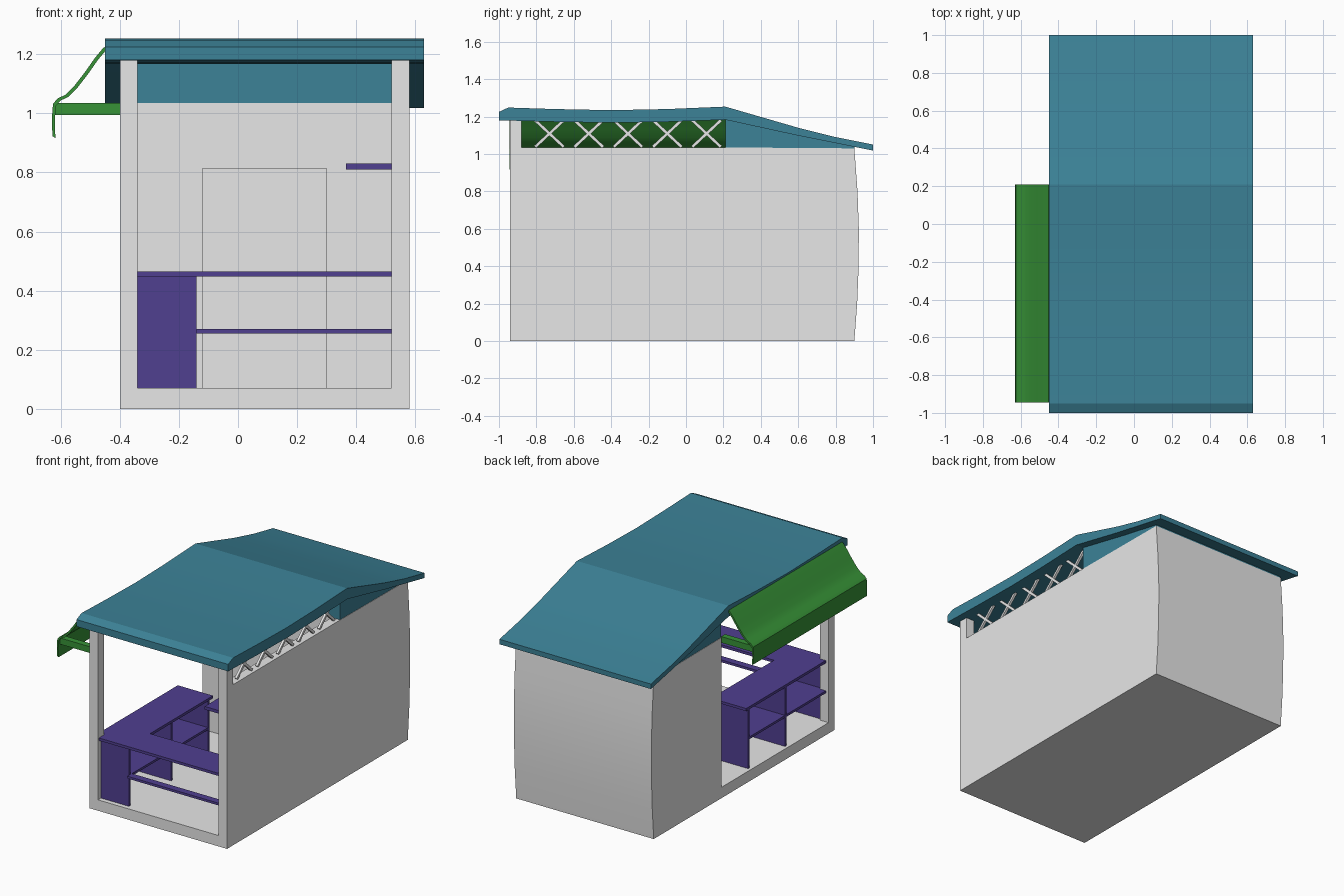
import bpy, bmesh, math
from mathutils import Matrix, Vector

cube = bpy.data.objects.get("Cube")
if cube:
    bpy.data.objects.remove(cube, do_unlink=True)


def material(name, rgb):
    m = bpy.data.materials.new(name)
    m.use_nodes = True
    m.diffuse_color = (*rgb, 1)
    m.node_tree.nodes["Principled BSDF"].inputs["Base Color"].default_value = (*rgb, 1)
    return m


GREY = material("pale_grey", (0.8, 0.8, 0.8))
TEAL = material("roof_teal", (0.045, 0.223, 0.31))
PURPLE = material("counter_purple", (0.08, 0.05, 0.28))
GREEN = material("awning_green", (0.038, 0.29, 0.038))


def finish(name, bm, mat):
    bmesh.ops.recalc_face_normals(bm, faces=bm.faces)
    mesh = bpy.data.meshes.new(name)
    bm.to_mesh(mesh)
    bm.free()
    mesh.materials.append(mat)
    ob = bpy.data.objects.new(name, mesh)
    bpy.context.collection.objects.link(ob)
    return ob


def box(name, mat, x, y, z, tilt=0):
    """Box from ranges, optionally tilted about its own x axis."""
    bm = bmesh.new()
    centre = Vector([(r[0] + r[1]) / 2 for r in (x, y, z)])
    size = [r[1] - r[0] for r in (x, y, z)]
    bmesh.ops.create_cube(bm, size=1, matrix=Matrix.Translation(centre)
                          @ Matrix.Rotation(tilt, 4, "X") @ Matrix.Diagonal((*size, 1)))
    return finish(name, bm, mat)


def prism(name, mat, outline, span, along="x"):
    """Closed outline (y,z) or (x,z), extruded along the other axis."""
    bm = bmesh.new()
    place = (lambda p, t: (t, p[0], p[1])) if along == "x" else (lambda p, t: (p[0], t, p[1]))
    a, b = ([bm.verts.new(place(p, t)) for p in outline] for t in span)
    bm.faces.new(a)
    bm.faces.new(b[::-1])
    for i in range(len(a)):
        j = (i + 1) % len(a)
        bm.faces.new((a[i], b[i], b[j], a[j]))
    return finish(name, bm, mat)


def smooth(ob, degrees):
    bpy.ops.object.select_all(action="DESELECT")
    ob.select_set(True)
    bpy.context.view_layer.objects.active = ob
    bpy.ops.object.shade_smooth_by_angle(angle=math.radians(degrees))


WIDE = (-0.40, 0.58)

# Floor, back room with bowed rear wall, side wall, front posts
box("floor_slab", GREY, WIDE, (-0.94, 0.22), (0, 0.07))
room = prism("back_room", GREY,
             [(0.21, 0), (0.90, 0), (0.915, 0.2), (0.923, 0.4), (0.924, 0.6),
              (0.917, 0.8), (0.90, 1.03), (0.21, 1.035)], WIDE)
smooth(room, 20)
box("side_wall", GREY, (0.52, 0.58), (-0.935, 0.22), (0.03, 1.035))
for side, x in (("right", (-0.40, -0.34)), ("left", (0.52, 0.58))):
    box(f"{side}_front_post", GREY, x, (-0.94, -0.88), (0.02, 1.18))
box("door", GREY, (-0.12, 0.30), (0.204, 0.212), (0.07, 0.815))

# Cross braces above the side wall
for i in range(5):
    y = -0.73 + 0.21 * i
    for s in (-1, 1):
        box(f"cross_brace_{i}_{'a' if s < 0 else 'b'}", GREY, (0.545, 0.56),
            (y - 0.105, y + 0.105), (1.101, 1.117), s * math.radians(43))

# Roof and the filler wedge under its rear slope
roof = prism("roof", TEAL,
             [(-1, 1.18), (-0.7, 1.172), (-0.4, 1.167), (-0.1, 1.172), (0.21, 1.183),
              (0.6, 1.098), (1, 1.018), (1, 1.05), (0.8, 1.09), (0.6, 1.14), (0.21, 1.253),
              (-0.1, 1.24), (-0.4, 1.234), (-0.7, 1.24), (-0.95, 1.248), (-1, 1.225)],
             (-0.45, 0.63))
smooth(roof, 12)
prism("roof_wedge", TEAL, [(0.212, 1.03), (0.90, 1.028), (0.90, 1.04), (0.212, 1.185)],
      (-0.398, 0.578))

# Cloth awning: a thin strip following a sagging path
path = [(-0.449, 1.222), (-0.48, 1.185), (-0.515, 1.135), (-0.55, 1.09), (-0.58, 1.06),
        (-0.605, 1.048), (-0.622, 1.03), (-0.626, 0.98), (-0.624, 0.92)]
inner = [(x + 0.006, z - 0.004) for x, z in path]
outer = [(x - 0.004, z + 0.003) for x, z in path]
cloth = prism("awning_cloth", GREEN, outer + inner[::-1], (-0.945, 0.21), "y")
smooth(cloth, 30)
for end, y in (("front", -0.93), ("back", 0.16)):
    box(f"awning_{end}_strut", GREEN, (-0.62, -0.39), (y, y + 0.04), (0.995, 1.035))

# L-shaped counter, dividers and shelves
box("side_counter_top", PURPLE, (-0.38, -0.13), (-0.93, -0.07), (0.448, 0.465))
box("front_counter_top", PURPLE, (-0.13, 0.53), (-0.93, -0.71), (0.448, 0.465))
for i, y in enumerate((-0.91, -0.48, -0.105)):
    box(f"counter_divider_{i}", PURPLE, (-0.38, -0.14), (y, y + 0.015), (0.07, 0.45))
box("side_counter_shelf", PURPLE, (-0.38, -0.14), (-0.90, -0.10), (0.255, 0.27))
box("front_counter_rail", PURPLE, (-0.14, 0.53), (-0.925, -0.88), (0.255, 0.27))
box("wall_shelf", PURPLE, (0.365, 0.53), (-0.86, 0.20), (0.81, 0.83))
